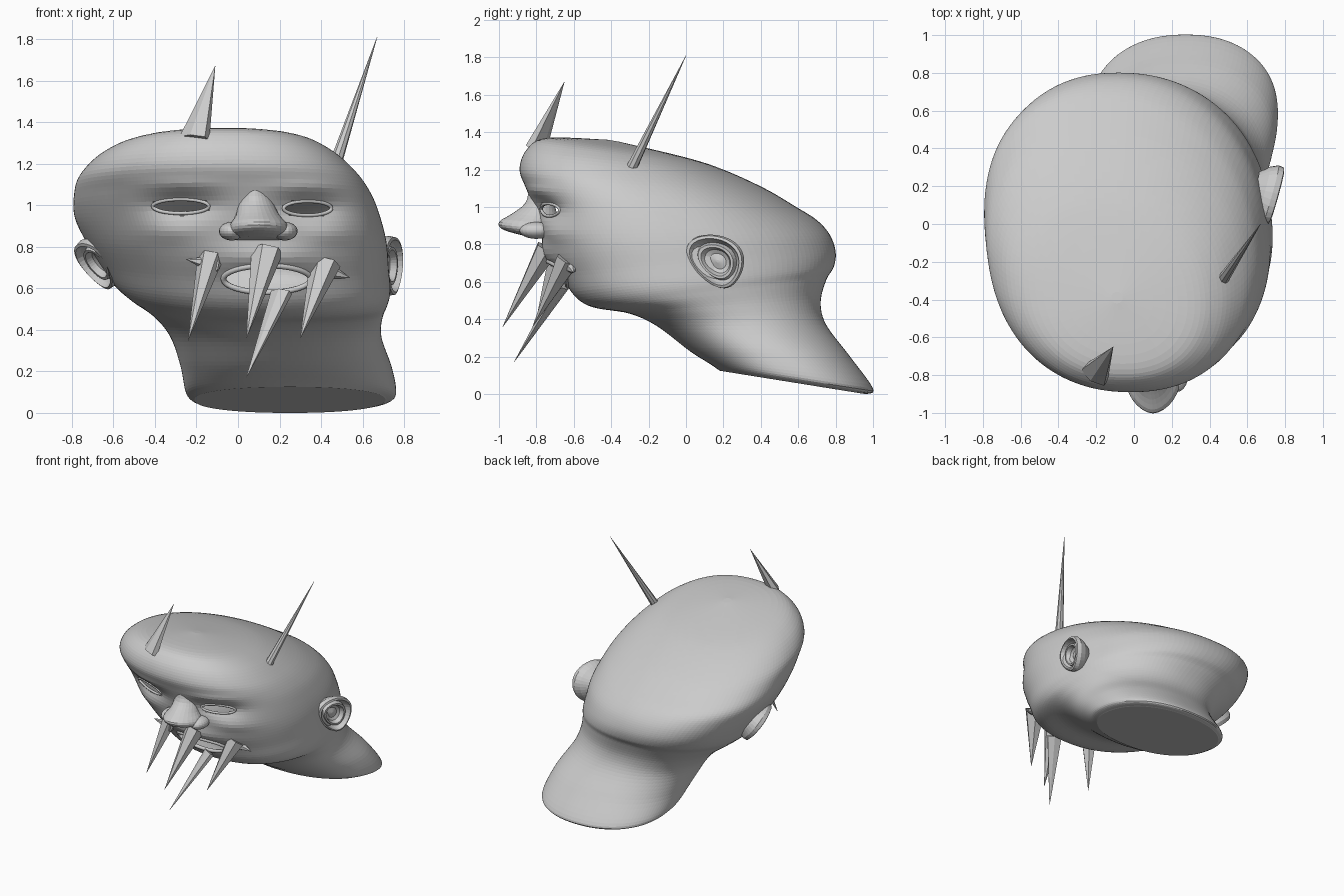
import bpy, bmesh, math
from mathutils import Vector, Matrix
from mathutils.bvhtree import BVHTree

if "Cube" in bpy.data.objects:
    bpy.data.objects.remove(bpy.data.objects["Cube"])


def finish(name, bm):
    bmesh.ops.recalc_face_normals(bm, faces=bm.faces)
    me = bpy.data.meshes.new(name)
    bm.to_mesh(me)
    bm.free()
    ob = bpy.data.objects.new(name, me)
    bpy.context.collection.objects.link(ob)
    return ob


def spline(rows, sub):
    """Catmull-Rom through the section rows"""
    out = []
    n = len(rows)
    for i in range(n - 1):
        p = [rows[max(i - 1, 0)], rows[i], rows[i + 1], rows[min(i + 2, n - 1)]]
        for s in range(sub):
            t = s / sub
            out.append([0.5 * (2 * b + (c - a) * t + (2 * a - 5 * b + 4 * c - d) * t * t
                               + (3 * b - a - 3 * c + d) * t ** 3) for a, b, c, d in zip(*p)])
    return out + [rows[-1]]


def loft(rows, seg, sub, warp=0.0, power=2.0):
    """Sections: front y, front z, back y, back z, left x, right x, sideways shear"""
    bm = bmesh.new()
    rings = []
    for yf, zf, yb, zb, x0, x1, sh in spline(rows, sub):
        ring = []
        for k in range(seg):
            t = 2 * math.pi * k / seg
            a = t - warp * math.sin(t)
            c, s = math.cos(a), math.sin(a)
            c = math.copysign(abs(c) ** (2 / power), c)
            s = math.copysign(abs(s) ** (2 / power), s)
            f = (1 - c) / 2
            ring.append(bm.verts.new(((x0 + x1) / 2 + (x1 - x0) / 2 * s + sh * c,
                                      yf + (yb - yf) * f, zf + (zb - zf) * f)))
        rings.append(ring)
    for a, b in zip(rings, rings[1:]):
        for k in range(seg):
            j = (k + 1) % seg
            bm.faces.new((a[k], a[j], b[j], b[k]))
    bm.faces.new(rings[0])
    bm.faces.new(rings[-1])
    return bm


# Head and neck, from the neck cut up to the crown
head = loft([
    (0.18, 0.125, 0.96, 0.00, -0.21, 0.71, 0),
    (0.13, 0.16, 1.00, 0.03, -0.25, 0.76, -0.02),
    (0.02, 0.23, 0.87, 0.21, -0.275, 0.74, -0.02),
    (-0.15, 0.36, 0.75, 0.37, -0.325, 0.69, 0.02),
    (-0.30, 0.43, 0.72, 0.49, -0.40, 0.69, 0.06),
    (-0.50, 0.465, 0.75, 0.61, -0.51, 0.71, 0.09),
    (-0.60, 0.53, 0.79, 0.68, -0.585, 0.72, 0.11),
    (-0.67, 0.65, 0.80, 0.76, -0.65, 0.71, 0.12),
    (-0.75, 0.80, 0.77, 0.85, -0.72, 0.70, 0.12),
    (-0.80, 0.95, 0.70, 0.93, -0.77, 0.67, 0.12),
    (-0.85, 1.09, 0.59, 1.00, -0.78, 0.63, 0.10),
    (-0.89, 1.20, 0.42, 1.10, -0.755, 0.56, 0.08),
    (-0.85, 1.31, 0.20, 1.20, -0.65, 0.44, 0.06),
    (-0.74, 1.37, 0.00, 1.265, -0.48, 0.28, 0.04),
    (-0.42, 1.36, -0.36, 1.35, -0.12, -0.06, 0),
], 160, 6, warp=0.4, power=2.22)

# Sculpt brows, sockets, cheeks and muzzle: x, z, width, height, push in y
BUMPS = [(-0.27, 1.00, 0.18, 0.06, 0.055), (0.35, 0.99, 0.17, 0.06, 0.05),
         (-0.27, 1.10, 0.20, 0.03, -0.01), (0.33, 1.09, 0.18, 0.03, -0.01),
         (-0.33, 0.87, 0.14, 0.05, -0.015), (0.45, 0.86, 0.14, 0.05, -0.015),
         (0.13, 0.74, 0.26, 0.07, -0.04)]
for v in head.verts:
    if v.co.y < -0.3:
        x, z = v.co.x, v.co.z
        v.co.y += sum(h * math.exp(-((x - cx) / sx) ** 2 - ((z - cz) / sz) ** 2)
                      for cx, cz, sx, sz, h in BUMPS)
head.normal_update()
surface = BVHTree.FromBMesh(head)


def front(x, z):
    hit = surface.ray_cast(Vector((x, -3, z)), Vector((0, 1, 0)))[0]
    return hit.y if hit else -0.6


# Eyelids and lips as tubes around the openings
OPENINGS = [("left_eyelid", -0.275, 0.995, 0.135, 0.034, 0.009),
            ("right_eyelid", 0.335, 0.985, 0.115, 0.034, 0.009),
            ("lips", 0.14, 0.645, 0.21, 0.065, 0.014)]
for name, cx, cz, rx, rz, depth in OPENINGS:
    cu = bpy.data.curves.new(name, 'CURVE')
    cu.dimensions = '3D'
    cu.bevel_depth = depth
    cu.bevel_resolution = 2
    sp = cu.splines.new('POLY')
    sp.points.add(31)
    for i, p in enumerate(sp.points):
        a = 2 * math.pi * i / 32
        x, z = cx + rx * math.cos(a), cz + rz * math.sin(a)
        p.co = (x, front(x, z), z, 1)
    sp.use_cyclic_u = True
    bpy.context.collection.objects.link(bpy.data.objects.new(name, cu))

# Open the eyes and mouth
gone = []
for f in head.faces:
    c = f.calc_center_median()
    if c.y < -0.3 and any(((c.x - o[1]) / o[3]) ** 2 + ((c.z - o[2]) / o[4]) ** 2 < 1 for o in OPENINGS):
        gone.append(f)
bmesh.ops.delete(head, geom=gone, context='FACES')
finish("head", head)

# Nose with nostril wings
finish("nose", loft([
    (-0.84, 1.09, -0.72, 1.07, 0.02, 0.14, 0),
    (-0.86, 1.02, -0.70, 1.00, 0.00, 0.17, 0),
    (-0.93, 0.965, -0.68, 0.94, -0.01, 0.20, 0),
    (-1.00, 0.92, -0.66, 0.89, -0.04, 0.24, 0),
    (-0.98, 0.88, -0.66, 0.85, -0.04, 0.24, 0),
    (-0.88, 0.85, -0.68, 0.82, -0.01, 0.20, 0),
], 28, 3, power=1.75))
for name, x in (("left_nostril", -0.03), ("right_nostril", 0.225)):
    bm = bmesh.new()
    bmesh.ops.create_uvsphere(bm, u_segments=20, v_segments=12, radius=1)
    bmesh.ops.transform(bm, matrix=Matrix.Translation((x, -0.80, 0.875))
                        @ Matrix.Diagonal((0.062, 0.09, 0.045, 1)), verts=bm.verts)
    finish(name, bm)


# Fangs and horns
def spike(name, base, tip, rad, flat=1.0, sides=6):
    base, tip = Vector(base), Vector(tip)
    d = tip - base
    bm = bmesh.new()
    bmesh.ops.create_cone(bm, cap_ends=True, segments=sides, radius1=rad, radius2=0.001, depth=d.length)
    m = (Matrix.Translation((base + tip) / 2) @ d.to_track_quat('Z', 'Y').to_matrix().to_4x4()
         @ Matrix.Diagonal((1, flat, 1, 1)))
    bmesh.ops.transform(bm, matrix=m, verts=bm.verts)
    finish(name, bm)


spike("left_fang", (-0.13, -0.67, 0.76), (-0.24, -0.81, 0.35), 0.07, 0.8)
spike("middle_fang", (0.14, -0.74, 0.78), (0.04, -0.98, 0.36), 0.08, 0.8)
spike("lower_fang", (0.21, -0.66, 0.58), (0.04, -0.92, 0.17), 0.06, 0.5)
spike("right_fang", (0.42, -0.63, 0.72), (0.30, -0.82, 0.36), 0.08, 0.8)
spike("left_fang_root", (-0.10, -0.68, 0.71), (-0.25, -0.70, 0.74), 0.05)
spike("right_fang_root", (0.38, -0.62, 0.70), (0.54, -0.60, 0.65), 0.06)
spike("front_horn", (-0.21, -0.80, 1.32), (-0.11, -0.65, 1.67), 0.085, 0.5)
spike("side_horn", (0.46, -0.31, 1.17), (0.67, 0.0, 1.81), 0.032, sides=8)


# Ears: an egg-shaped bowl with a rolled rim and an inner ridge
def ear(name, loc, yaw, tilt, lean):
    prof = [(0.05, 0.0), (0.3, -0.01), (0.45, 0.0), (0.55, 0.03), (0.65, 0.03), (0.72, 0.0),
            (0.82, 0.02), (0.9, 0.045), (1.0, 0.04), (1.03, 0.01), (0.9, -0.03), (0.6, -0.08)]
    bm = bmesh.new()
    n = 32
    rings = []
    for r, h in prof:
        ring = []
        for k in range(n):
            a = 2 * math.pi * k / n
            y, z = r * math.cos(a), r * math.sin(a)
            ring.append(bm.verts.new((h, 0.145 * y * (1 + 0.28 * z) - lean * z, 0.14 * z)))
        rings.append(ring)
    for a, b in zip(rings, rings[1:]):
        for k in range(n):
            j = (k + 1) % n
            bm.faces.new((a[k], a[j], b[j], b[k]))
    bm.faces.new(rings[0])
    m = (Matrix.Translation(loc) @ Matrix.Rotation(math.radians(yaw), 4, 'Z')
         @ Matrix.Rotation(math.radians(tilt), 4, 'Y'))
    bmesh.ops.transform(bm, matrix=m, verts=bm.verts)
    finish(name, bm)


ear("right_ear", (0.715, 0.17, 0.71), -16, 4, 0.035)
ear("left_ear", (-0.66, 0.08, 0.73), 208, 38, -0.03)
